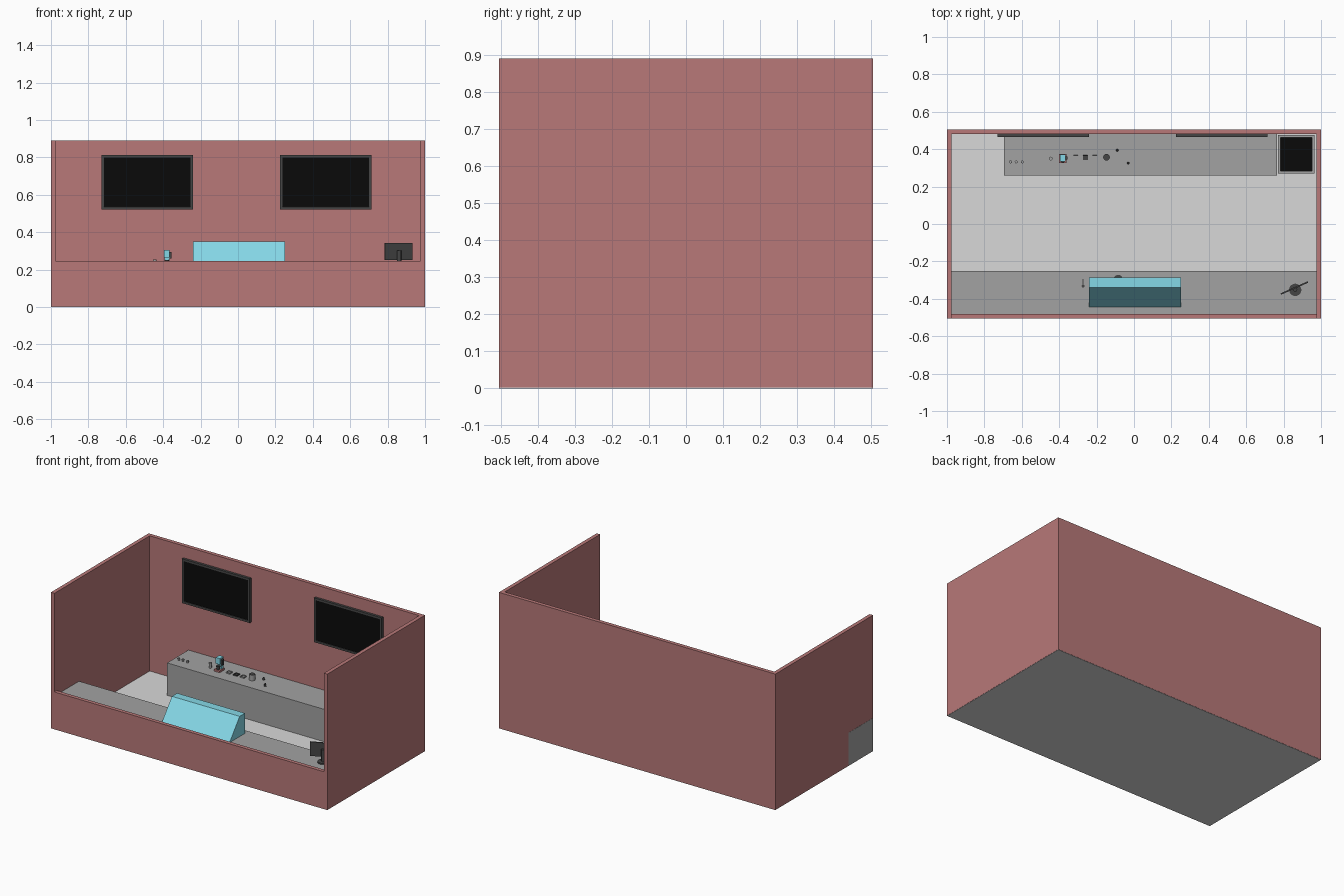
import bpy, bmesh, math
from mathutils import Matrix, Vector

cube = bpy.data.objects.get("Cube")
if cube:
    bpy.data.objects.remove(cube, do_unlink=True)


def material(name, r, g, b):
    m = bpy.data.materials.new(name)
    m.use_nodes = True
    m.diffuse_color = (r, g, b, 1)
    m.node_tree.nodes["Principled BSDF"].inputs["Base Color"].default_value = (r, g, b, 1)
    return m


RED = material("dusty red", 0.48, 0.19, 0.19)
FLOOR = material("pale grey", 0.69, 0.69, 0.69)
GREY = material("mid grey", 0.365, 0.365, 0.365)
DARK = material("charcoal", 0.06, 0.06, 0.06)
BLACK = material("screen black", 0.003, 0.003, 0.003)
CYAN = material("light cyan", 0.25, 0.73, 0.85)


def finish(name, bm, mats):
    mesh = bpy.data.meshes.new(name)
    bmesh.ops.recalc_face_normals(bm, faces=bm.faces)
    bm.to_mesh(mesh)
    bm.free()
    for m in mats:
        mesh.materials.append(m)
    ob = bpy.data.objects.new(name, mesh)
    bpy.context.collection.objects.link(ob)
    return ob


def box_mesh(lo, hi):
    lo, hi = Vector(lo), Vector(hi)
    bm = bmesh.new()
    bmesh.ops.create_cube(bm, size=1)
    bmesh.ops.scale(bm, vec=hi - lo, verts=bm.verts)
    bmesh.ops.translate(bm, vec=(lo + hi) / 2, verts=bm.verts)
    return bm


def box(name, lo, hi, mat):
    return finish(name, box_mesh(lo, hi), [mat])


def inset_box(name, lo, hi, direction, border, depth, mats):
    """Box with one face inset, pushed in and given the second material."""
    bm = box_mesh(lo, hi)
    d = Vector(direction)
    face = max(bm.faces, key=lambda f: f.normal.dot(d))
    bmesh.ops.inset_individual(bm, faces=[face], thickness=border)
    inner = bmesh.ops.inset_individual(bm, faces=[face], thickness=0.0005)
    bmesh.ops.translate(bm, vec=-d * depth, verts=face.verts)
    face.material_index = 1
    return finish(name, bm, mats)


def cylinder(name, x, y, z, r, h, mat, r2=None, sides=20):
    bm = bmesh.new()
    bmesh.ops.create_cone(bm, cap_ends=True, segments=sides, radius1=r,
                          radius2=r if r2 is None else r2, depth=h,
                          matrix=Matrix.Translation((x, y, z + h / 2)))
    ob = finish(name, bm, [mat])
    for p in ob.data.polygons:
        p.use_smooth = len(p.vertices) == 4
    for e in ob.data.edges:
        a, b = (ob.data.vertices[i].co.z for i in e.vertices)
        e.use_edge_sharp = abs(a - b) < h / 2
    return ob


X, Y, T, H = 1.0, 0.505, 0.025, 0.89
TOP = 0.218  # counter height

# Room shell
box("floor", (-X + 0.001, -Y + 0.001, 0), (X - 0.001, Y - 0.001, 0.006), FLOOR)
box("back_wall", (-X, Y - T, 0.002), (X, Y, H), RED)
for side, s in (("left", 1), ("right", -1)):
    xs = sorted((s * X, s * (X - T)))
    box(side + "_wall", (xs[0], -Y, 0.002), (xs[1], Y - T, H), RED)
box("front_wall", (-X + T, -Y, 0.002), (X - T, -Y + T, 0.245), RED)

# Counters; the front one runs through the right wall
box("front_counter", (-X - 0.001, -Y + 0.003, 0.003), (X - T, -0.25, TOP), GREY)
box("back_counter", (-0.695, 0.26, 0.003), (0.765, Y - T, TOP), GREY)
inset_box("corner_basin", (0.77, 0.27, 0.003), (0.965, 0.475, TOP), (0, 0, 1),
          0.018, 0.03, [GREY, BLACK])

# Wall screens
for name, x in (("right_wall_screen", -0.73), ("left_wall_screen", 0.225)):
    inset_box(name, (x, 0.464, 0.522), (x + 0.49, Y - T, 0.812), (0, -1, 0),
              0.019, 0.004, [DARK, BLACK])

# Display case with a sloped front
bm = bmesh.new()
profile = [(-0.445, TOP), (-0.285, TOP), (-0.285, 0.35), (-0.34, 0.35)]
end = bm.faces.new([bm.verts.new((-0.24, y, z)) for y, z in profile])
new = bmesh.ops.extrude_face_region(bm, geom=[end])["geom"]
bmesh.ops.translate(bm, vec=(0.49, 0, 0),
                    verts=[v for v in new if isinstance(v, bmesh.types.BMVert)])
finish("display_case", bm, [CYAN])

# Plates behind the case
for i, x in enumerate((-0.155, -0.085, -0.02)):
    cylinder(f"plate_{i + 1}", x, -0.297, TOP, 0.018, 0.006,
             DARK if i == 1 else GREY, r2=0.025)

# Tongs beside the case
cylinder("tongs_head", -0.272, -0.332, TOP, 0.008, 0.006, DARK, sides=12)
box("tongs_handle", (-0.276, -0.326, TOP), (-0.269, -0.295, TOP + 0.006), DARK)

# Till screen on a round stand, turned towards the room
cx, cy = 0.862, -0.352
cylinder("till_base", cx, cy, TOP, 0.033, 0.008, DARK)
cylinder("till_post", cx, cy, TOP, 0.011, 0.085, DARK, sides=12)
till = inset_box("till_screen", (-0.08, 0.0, 0.25), (0.08, 0.008, 0.342), (0, 1, 0),
                 0.006, 0.002, [DARK, BLACK])
till.location = (cx - 0.003, cy + 0.006, 0)
till.rotation_euler.z = math.radians(24)

# Small mixing machine: red foot, cyan column and head, dark bowl
box("machine_foot", (-0.402, 0.325, TOP), (-0.36, 0.375, TOP + 0.012), RED)
box("machine_column", (-0.394, 0.352, TOP + 0.012), (-0.366, 0.372, 0.29), CYAN)
box("machine_head", (-0.396, 0.335, 0.265), (-0.366, 0.372, 0.305), CYAN)
box("machine_handle", (-0.366, 0.345, 0.258), (-0.355, 0.362, 0.295), DARK)
cylinder("machine_bowl", -0.381, 0.34, TOP + 0.012, 0.01, 0.022, DARK, r2=0.013, sides=12)

# Containers and trays on the back counter
for i, x in enumerate((-0.66, -0.63, -0.597)):
    cylinder(f"small_cup_{i + 1}", x, 0.332, TOP, 0.006, 0.014, GREY, r2=0.008, sides=12)
cylinder("cup_stack", -0.445, 0.35, TOP, 0.008, 0.035, GREY, r2=0.01, sides=12)
for i, (x, mat) in enumerate(((-0.312, GREY), (-0.26, DARK), (-0.21, GREY))):
    inset_box(f"tray_{i + 1}", (x - 0.014, 0.342, TOP), (x + 0.014, 0.37, TOP + 0.008),
              (0, 0, 1), 0.003, 0.004, [mat, mat])
cylinder("canister", -0.147, 0.357, TOP, 0.018, 0.036, GREY)
cylinder("canister_lid", -0.147, 0.357, TOP + 0.036, 0.017, 0.002, DARK)
for name, x, y, h in (("shaker", -0.09, 0.394, 0.016), ("shot_cup", -0.032, 0.326, 0.018)):
    cylinder(name, x, y, TOP, 0.007, h, DARK, r2=0.005, sides=10)
